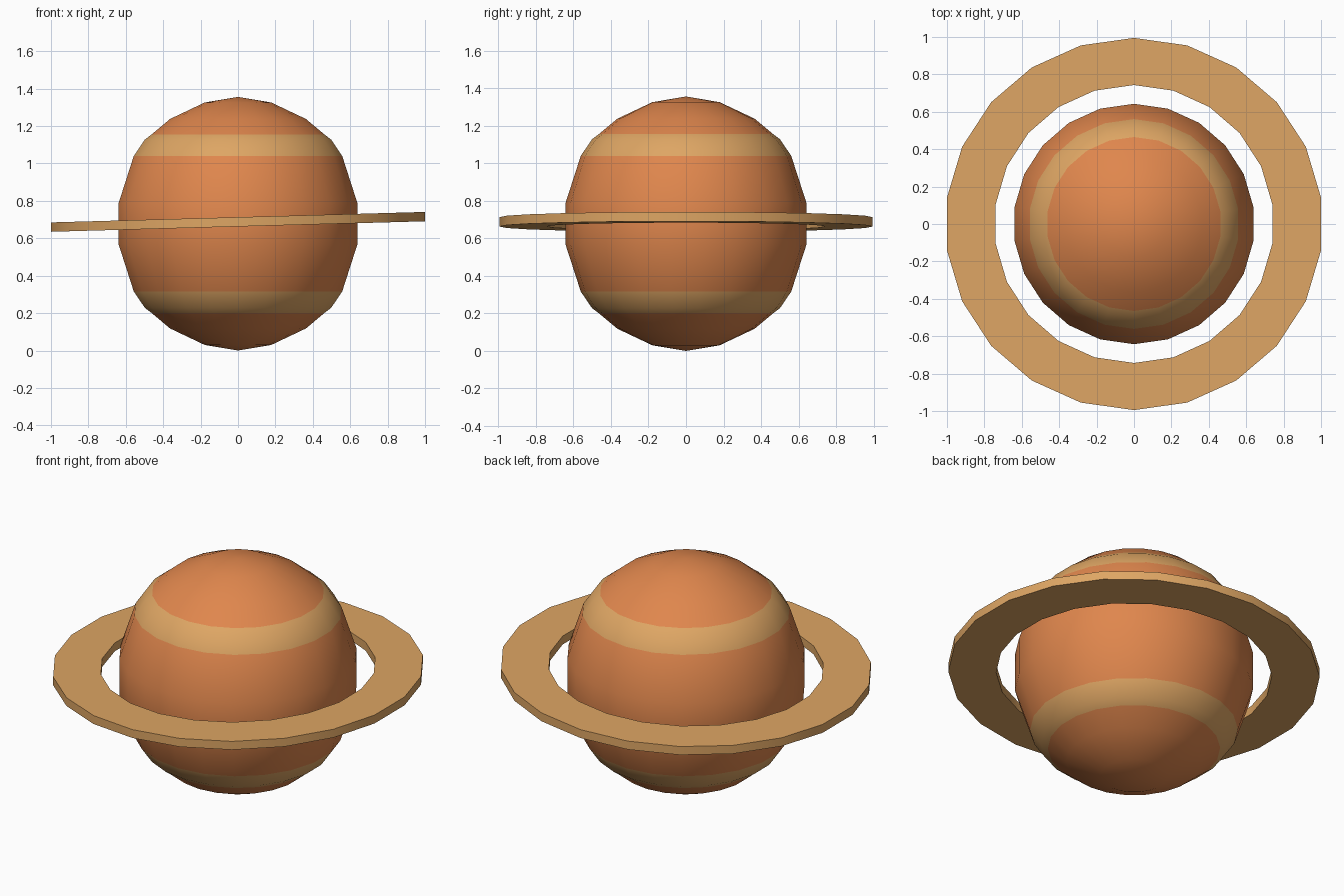
import bpy, bmesh, math

if "Cube" in bpy.data.objects:
    bpy.data.objects.remove(bpy.data.objects["Cube"])

SIDES = 22
MID_Z = 0.678


def material(name, color):
    m = bpy.data.materials.new(name)
    m.diffuse_color = (*color, 1)
    m.use_nodes = True
    m.node_tree.nodes["Principled BSDF"].inputs["Base Color"].default_value = m.diffuse_color
    return m


orange = material("burnt orange", (0.74, 0.24, 0.074))
sand = material("sand", (0.73, 0.38, 0.127))


def circle(bm, rx, ry, z, tilt=0.0):
    # one vertex sits on the +y axis
    pts = []
    for i in range(SIDES):
        a = math.pi / 2 + 2 * math.pi * i / SIDES
        x, y = rx * math.cos(a), ry * math.sin(a)
        pts.append(bm.verts.new((x, y, z + tilt * x)))
    return pts


def bridge(bm, a, b, mat=0):
    for i in range(SIDES):
        j = (i + 1) % SIDES
        f = bm.faces.new((a[i], a[j], b[j], b[i]))
        f.material_index = mat


def finish(bm, name, mats, angle):
    bmesh.ops.recalc_face_normals(bm, faces=bm.faces)
    me = bpy.data.meshes.new(name)
    bm.to_mesh(me)
    bm.free()
    for m in mats:
        me.materials.append(m)
    ob = bpy.data.objects.new(name, me)
    bpy.context.collection.objects.link(ob)
    bpy.ops.object.select_all(action='DESELECT')
    ob.select_set(True)
    bpy.context.view_layer.objects.active = ob
    bpy.ops.object.shade_smooth_by_angle(angle=math.radians(angle))


# Planet: half profile (radius, height above middle), mirrored about the equator
half = [(0.645, 0.11), (0.563, 0.362), (0.503, 0.45), (0.467, 0.477),
        (0.367, 0.56), (0.18, 0.648)]
profile = [(r, -h) for r, h in reversed(half)] + half
bm = bmesh.new()
rows = [circle(bm, r, r * 0.996, MID_Z + h) for r, h in profile]
for k in range(len(rows) - 1):
    mid = abs(profile[k][1] + profile[k + 1][1]) / 2
    bridge(bm, rows[k], rows[k + 1], 1 if 0.362 < mid < 0.477 else 0)
for row, z in ((rows[0], 0.0), (rows[-1], 2 * MID_Z)):
    tip = bm.verts.new((0, 0, z))
    for i in range(SIDES):
        bm.faces.new((row[i], row[(i + 1) % SIDES], tip))
finish(bm, "planet", [orange, sand], 40)

# Ring: flat tilted washer around the equator
bm = bmesh.new()
z, t, tilt = 0.688, 0.025, 0.028
loops = [circle(bm, 1.01, 0.995, z - t, tilt), circle(bm, 1.01, 0.995, z + t, tilt),
         circle(bm, 0.747, 0.743, z + t, tilt), circle(bm, 0.747, 0.743, z - t, tilt)]
for k in range(4):
    bridge(bm, loops[k], loops[(k + 1) % 4])
finish(bm, "ring", [sand], 40)
